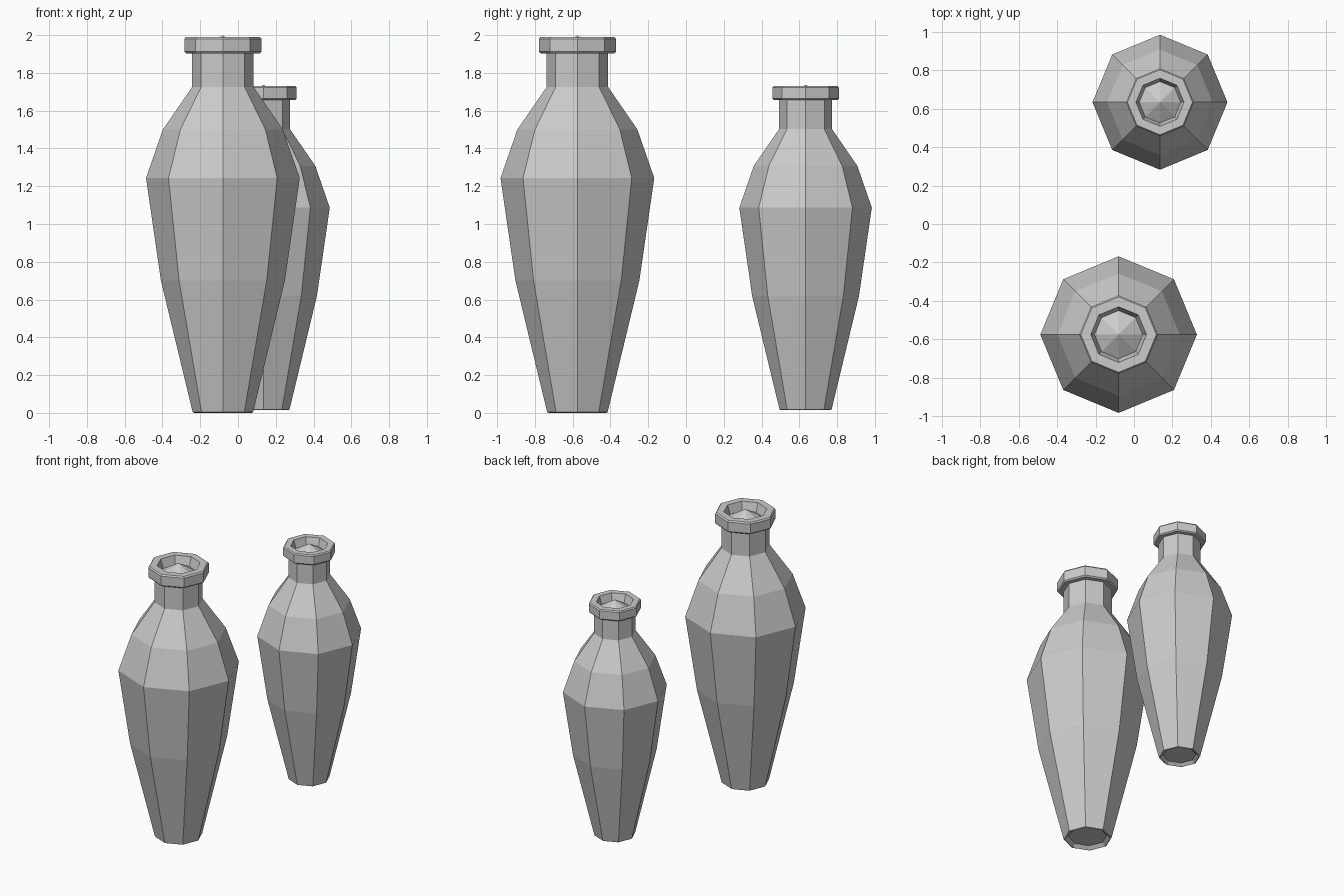
import bpy
import bmesh
from math import cos, sin, tau

SIDES = 8

cube = bpy.data.objects.get("Cube")
if cube:
    bpy.data.objects.remove(cube, do_unlink=True)

# Single plain clay colour
clay = bpy.data.materials.new("grey_clay")
clay.use_nodes = True
clay.diffuse_color = (0.6, 0.6, 0.6, 1)
clay.node_tree.nodes["Principled BSDF"].inputs["Base Color"].default_value = (0.6, 0.6, 0.6, 1)

# Profile as (radius, height): recessed foot, belly, shoulder, neck, lip, mouth
PROFILE = [
    (0.127, 0.022), (0.152, 0.0), (0.16, 0.004),
    (0.328, 0.70), (0.407, 1.243), (0.318, 1.50), (0.163, 1.725),
    (0.163, 1.903), (0.195, 1.903), (0.204, 1.912), (0.204, 1.98),
    (0.196, 1.99), (0.145, 1.99), (0.125, 1.925),
]
STOPPER_TIP = 1.998


def make_vase(name, x, y, base, scale):
    """Faceted vase turned from the profile, closed at foot and mouth."""
    bm = bmesh.new()
    rings = [
        [bm.verts.new((r * cos(tau * i / SIDES), r * sin(tau * i / SIDES), z))
         for i in range(SIDES)]
        for r, z in PROFILE
    ]
    tip = bm.verts.new((0, 0, STOPPER_TIP))

    # Walls
    for low, high in zip(rings, rings[1:]):
        for i in range(SIDES):
            j = (i + 1) % SIDES
            bm.faces.new((low[i], low[j], high[j], high[i]))

    # Underside and the cone inside the mouth
    bm.faces.new(rings[0][::-1])
    for i in range(SIDES):
        bm.faces.new((rings[-1][i], rings[-1][(i + 1) % SIDES], tip))

    bmesh.ops.recalc_face_normals(bm, faces=bm.faces)
    mesh = bpy.data.meshes.new(name)
    bm.to_mesh(mesh)
    bm.free()
    mesh.materials.append(clay)

    vase = bpy.data.objects.new(name, mesh)
    vase.location = (x, y, base)
    vase.scale = (scale, scale, scale)
    bpy.context.collection.objects.link(vase)
    return vase


make_vase("large_vase", -0.08, -0.575, 0.0, 1.0)
make_vase("small_vase", 0.135, 0.633, 0.015, 0.862)
